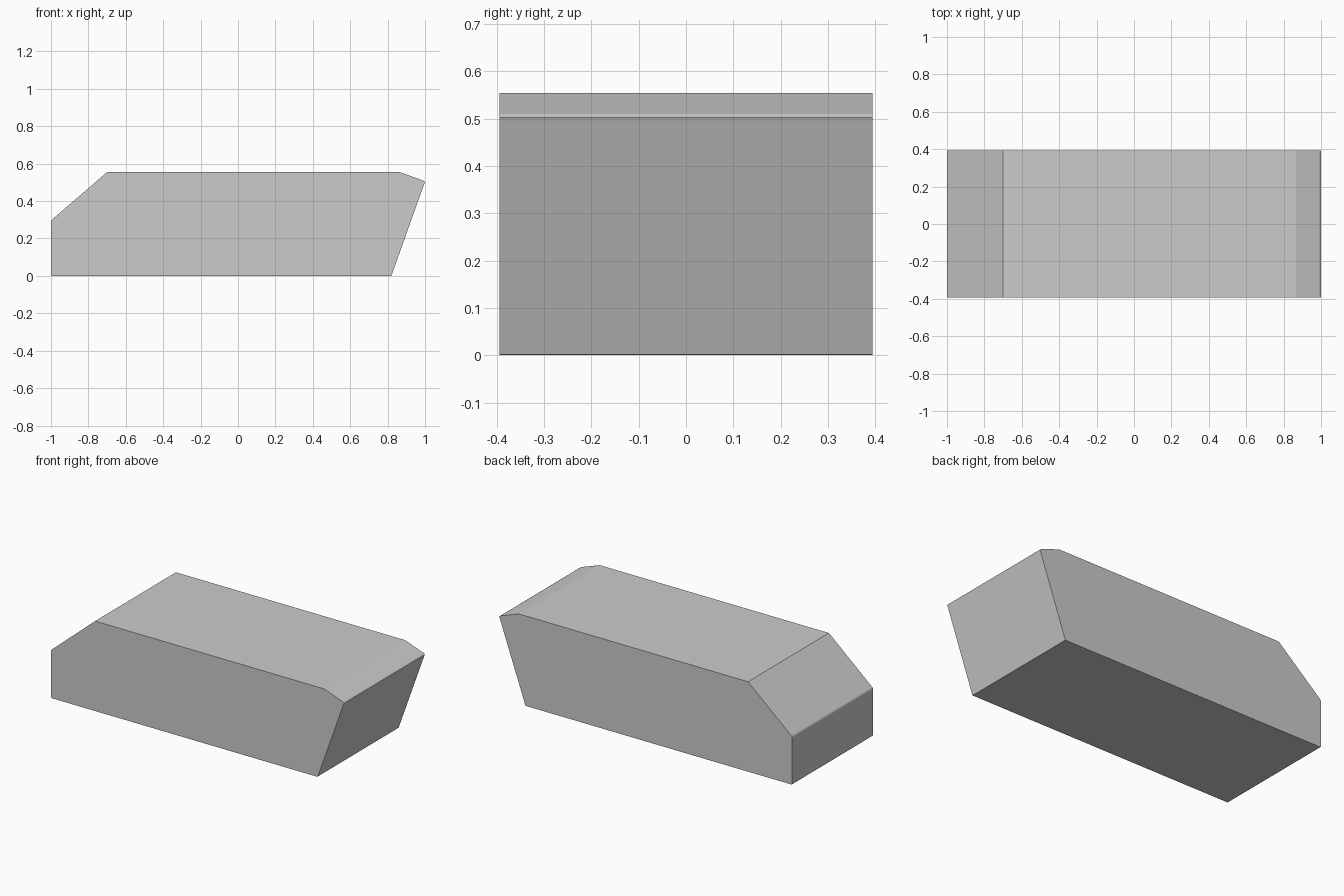
import bpy, bmesh

if "Cube" in bpy.data.objects:
    bpy.data.objects.remove(bpy.data.objects["Cube"])

HALF_WIDTH = 0.394

# Side profile (x, z), with a tiny chamfer at the nose tip
profile = [(-1, 0.003), (-0.997, 0), (0.817, 0), (0.821, 0.003),
           (0.996, 0.493), (1, 0.503), (0.99, 0.51),
           (0.865, 0.555), (-0.70, 0.555), (-0.997, 0.299), (-1, 0.292)]

# Extrude the profile across the width
bm = bmesh.new()
side = bm.faces.new([bm.verts.new((x, -HALF_WIDTH, z)) for x, z in profile])
ext = bmesh.ops.extrude_face_region(bm, geom=[side], use_keep_orig=True)
verts = [g for g in ext["geom"] if isinstance(g, bmesh.types.BMVert)]
bmesh.ops.translate(bm, verts=verts, vec=(0, 2 * HALF_WIDTH, 0))
bmesh.ops.recalc_face_normals(bm, faces=bm.faces)

mesh = bpy.data.meshes.new("wedge_block")
bm.to_mesh(mesh)
bm.free()
block = bpy.data.objects.new("wedge_block", mesh)
bpy.context.collection.objects.link(block)
